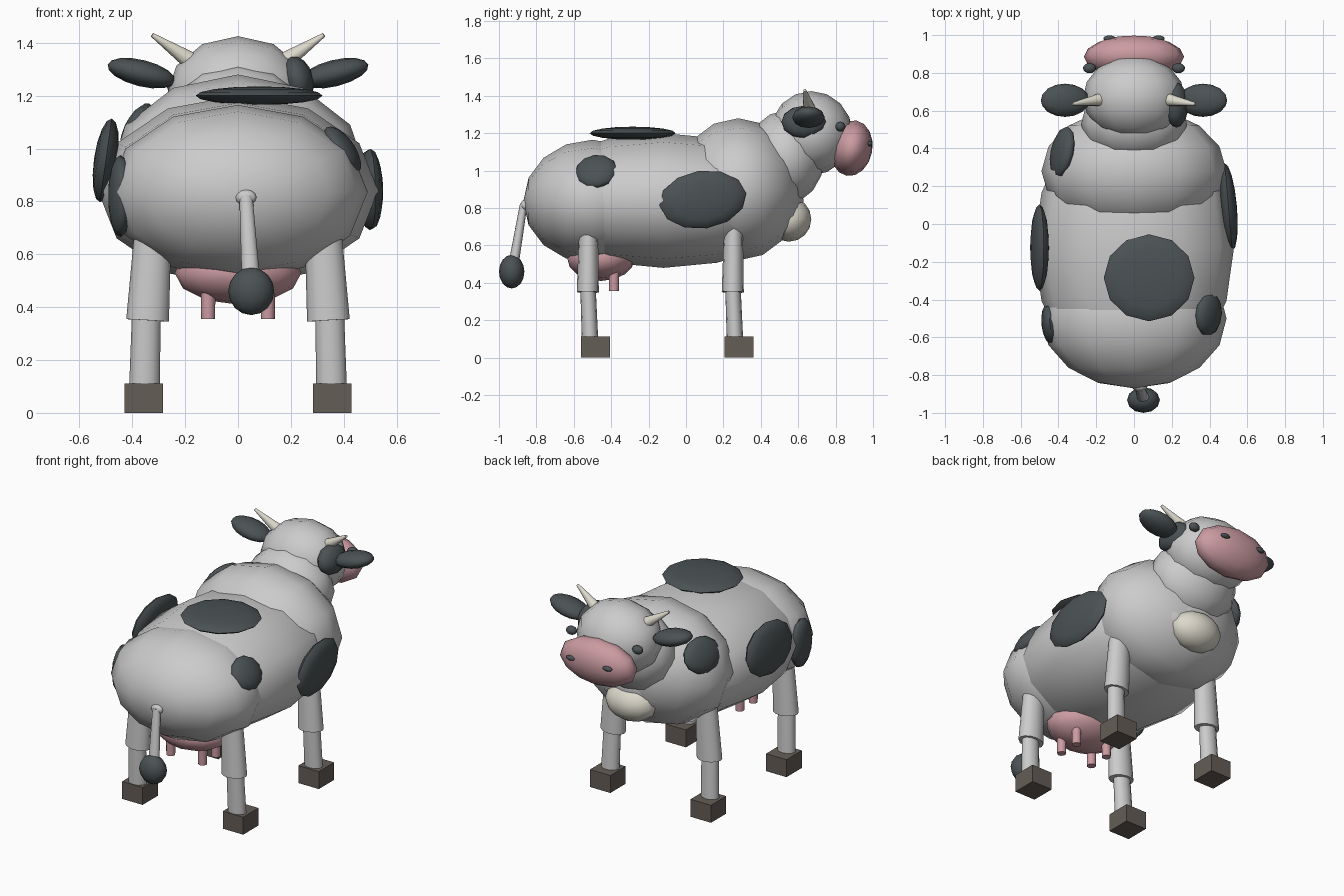
import bpy, bmesh, math
from mathutils import Vector, Matrix, Euler

if "Cube" in bpy.data.objects:
    bpy.data.objects.remove(bpy.data.objects["Cube"])


def material(name, rgb):
    m = bpy.data.materials.new(name)
    m.diffuse_color = (*rgb, 1)
    m.use_nodes = True
    m.node_tree.nodes["Principled BSDF"].inputs["Base Color"].default_value = m.diffuse_color
    return m


DARK = material("dark_patch", (0.07, 0.085, 0.09))
PINK = material("pink_skin", (0.60, 0.33, 0.36))
HOOF = material("hoof_brown", (0.13, 0.11, 0.095))
HORN = material("horn_cream", (0.72, 0.69, 0.60))


def finish(name, bm, mat, smooth=True):
    me = bpy.data.meshes.new(name)
    bm.to_mesh(me)
    bm.free()
    ob = bpy.data.objects.new(name, me)
    bpy.context.collection.objects.link(ob)
    if mat:
        me.materials.append(mat)
    if smooth:
        bpy.ops.object.select_all(action='DESELECT')
        ob.select_set(True)
        bpy.context.view_layer.objects.active = ob
        bpy.ops.object.shade_smooth_by_angle(angle=math.radians(60))
    return ob


def ellipsoid(name, loc, radii, mat=None, rot=(0, 0, 0), pole='Y'):
    """Low-poly sphere, poles along the given local axis; rotation in degrees."""
    turn = {'X': Matrix.Rotation(math.pi / 2, 4, 'Y'),
            'Y': Matrix.Rotation(math.pi / 2, 4, 'X'),
            'Z': Matrix()}[pole]
    r = Euler([math.radians(a) for a in rot]).to_matrix().to_4x4()
    bm = bmesh.new()
    bmesh.ops.create_uvsphere(bm, u_segments=12, v_segments=8, radius=1,
                              matrix=Matrix.Translation(loc) @ r @ Matrix.Diagonal((*radii, 1)) @ turn)
    return finish(name, bm, mat)


def limb(name, a, b, ra, rb, mat=None, widen=1.0):
    """Tapered 12-sided tube from a to b, optionally wider in x."""
    a, b = Vector(a), Vector(b)
    d = b - a
    q = Vector((0, 0, 1)).rotation_difference(d).to_matrix().to_4x4()
    bm = bmesh.new()
    bmesh.ops.create_cone(bm, cap_ends=True, segments=12, radius1=ra, radius2=rb, depth=1,
                          matrix=Matrix.Translation((a + b) / 2) @ q @ Matrix.Diagonal((widen, 1, d.length, 1)))
    return finish(name, bm, mat)


def block(name, loc, size, mat):
    bm = bmesh.new()
    bmesh.ops.create_cube(bm, size=1, matrix=Matrix.Translation(loc) @ Matrix.Diagonal((*size, 1)))
    return finish(name, bm, mat, False)


# Torso, neck and head
ellipsoid("body", (0, -0.12, 0.84), (0.53, 0.75, 0.36))
ellipsoid("rump", (0, -0.50, 0.835), (0.49, 0.37, 0.33))
ellipsoid("shoulders", (0, 0.28, 0.90), (0.49, 0.34, 0.38))
ellipsoid("neck", (0, 0.53, 1.07), (0.28, 0.21, 0.25))
ellipsoid("dewlap", (0, 0.55, 0.74), (0.17, 0.12, 0.12), HORN)
ellipsoid("head", (0, 0.67, 1.20), (0.27, 0.22, 0.225))
ellipsoid("muzzle", (0, 0.885, 1.12), (0.265, 0.112, 0.15), PINK, (-10, 0, 0))

# Paired head parts
for side, s in (("right", 1), ("left", -1)):
    ellipsoid(side + "_eye", (s * 0.235, 0.825, 1.235), (0.035, 0.027, 0.027), DARK)
    ellipsoid(side + "_nostril", (s * 0.13, 0.982, 1.145), (0.033, 0.016, 0.015), DARK)
    ellipsoid(side + "_ear", (s * 0.365, 0.655, 1.285), (0.132, 0.088, 0.05), DARK, (0, -s * 14, 0), 'X')
    limb(side + "_horn", (s * 0.17, 0.66, 1.325), (s * 0.325, 0.635, 1.43), 0.036, 0.008, HORN)

# Legs: upper tube, lower tube, block hoof
for end, y, h in (("front", 0.25, 0.283), ("rear", -0.525, -0.483)):
    for side, s in (("right", 1), ("left", -1)):
        n = f"{end}_{side}_"
        limb(n + "upper_leg", (s * 0.342, y, 0.35), (s * 0.32, y + 0.004, 0.72), 0.059, 0.050, None, 1.37)
        limb(n + "lower_leg", (s * 0.354, y + 0.012, 0.09), (s * 0.346, y, 0.40), 0.044, 0.041, None, 1.32)
        block(n + "hoof", (s * 0.357, h, 0.056), (0.145, 0.155, 0.112), HOOF)

# Udder and teats
ellipsoid("udder", (0, -0.455, 0.53), (0.24, 0.18, 0.12), PINK)
for x in (-0.113, 0.113):
    for y in (-0.52, -0.385):
        limb("teat", (x, y, 0.355), (x, y, 0.47), 0.026, 0.028, PINK)

# Tail
ellipsoid("tail_root", (0.03, -0.862, 0.815), (0.04, 0.022, 0.03))
limb("tail", (0.05, -0.925, 0.48), (0.03, -0.868, 0.82), 0.028, 0.02, None, 1.25)
ellipsoid("tail_tuft", (0.05, -0.932, 0.46), (0.087, 0.068, 0.09), DARK, pole='Z')

# Hide patches: flattened ellipsoids lying on the body
ellipsoid("back_patch", (0.08, -0.285, 1.20), (0.24, 0.23, 0.035), DARK, pole='Z')
for name, loc, radii, rot in (
        ("right_flank_patch", (0.50, 0.09, 0.845), (0.045, 0.235, 0.155), (8, 0, 5)),
        ("right_hip_patch", (0.395, -0.48, 0.995), (0.045, 0.115, 0.105), (10, -35, -8)),
        ("left_flank_patch", (-0.50, -0.125, 0.955), (0.045, 0.23, 0.16), (0, 8, 0)),
        ("left_shoulder_patch", (-0.38, 0.38, 1.07), (0.045, 0.14, 0.11), (0, 25, -12)),
        ("left_hip_patch", (-0.445, -0.53, 0.82), (0.045, 0.11, 0.155), (0, 0, 6)),
        ("right_cheek_patch", (0.225, 0.63, 1.26), (0.06, 0.12, 0.09), (0, -15, 0))):
    ellipsoid(name, loc, radii, DARK, rot, 'X')
